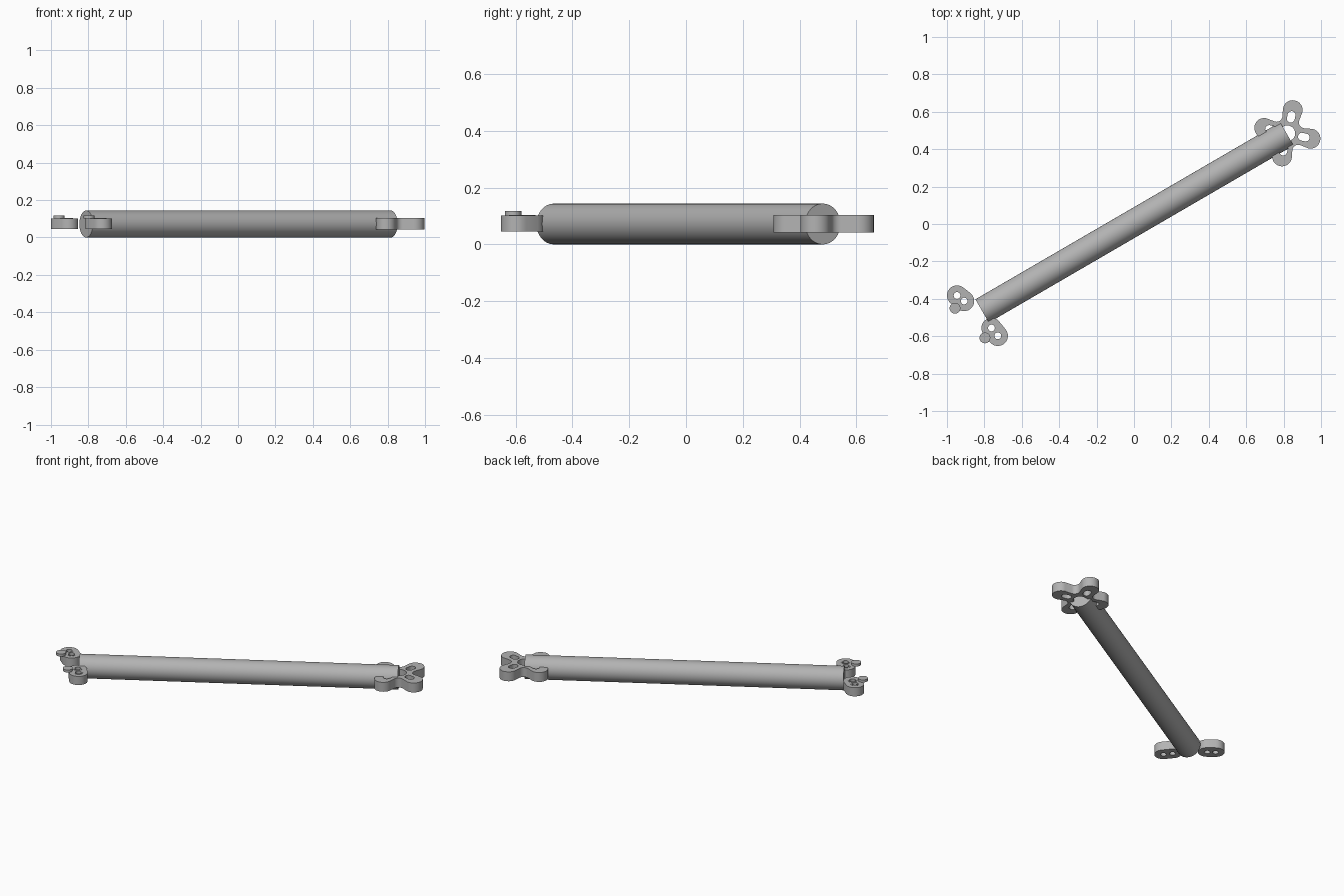
import bpy
from math import sin, cos, pi, radians, atan2, hypot
from mathutils import Vector

cube = bpy.data.objects.get("Cube")
if cube:
    bpy.data.objects.remove(cube)

# One grey for everything
grey = bpy.data.materials.new("light_grey")
grey.use_nodes = True
colour = (0.45, 0.45, 0.45, 1)
grey.diffuse_color = colour
grey.node_tree.nodes["Principled BSDF"].inputs["Base Color"].default_value = colour


def finish(obj, name):
    obj.name = name
    obj.data.materials.clear()
    obj.data.materials.append(grey)
    bpy.ops.object.select_all(action='DESELECT')
    obj.select_set(True)
    bpy.context.view_layer.objects.active = obj
    bpy.ops.object.shade_smooth_by_angle(angle=radians(35))
    return obj


def arc(centre, radius, start, end, steps):
    return [Vector((centre[0] + radius * cos(start + (end - start) * i / steps),
                    centre[1] + radius * sin(start + (end - start) * i / steps)))
            for i in range(steps + 1)]


def circle(centre, radius):
    return arc(centre, radius, 0, 2 * pi, 24)[:-1]


def stadium(a, b, radius):
    turn = atan2(b[1] - a[1], b[0] - a[0])
    return (arc(b, radius, turn - pi / 2, turn + pi / 2, 12)
            + arc(a, radius, turn + pi / 2, turn + 3 * pi / 2, 12))


def plate(name, outlines, bottom, top):
    """Flat plate: the first outline is the rim, the others are holes."""
    curve = bpy.data.curves.new(name, 'CURVE')
    curve.dimensions = '2D'
    curve.fill_mode = 'BOTH'
    curve.extrude = (top - bottom) / 2
    for points in outlines:
        spline = curve.splines.new('POLY')
        spline.points.add(len(points) - 1)
        for target, p in zip(spline.points, points):
            target.co = (p[0], p[1], 0, 1)
        spline.use_cyclic_u = True
    obj = bpy.data.objects.new(name, curve)
    bpy.context.collection.objects.link(obj)
    obj.location.z = (top + bottom) / 2
    bpy.ops.object.select_all(action='DESELECT')
    obj.select_set(True)
    bpy.context.view_layer.objects.active = obj
    bpy.ops.object.convert(target='MESH')
    return finish(bpy.context.object, name)


# Long round bar
start, end = Vector((-0.812, -0.465)), Vector((0.817, 0.482))
axis = end - start
middle = (start + end) / 2
bpy.ops.mesh.primitive_cylinder_add(
    vertices=32, radius=0.072, depth=axis.length,
    location=(middle.x, middle.y, 0.072),
    rotation=(0, pi / 2, atan2(axis.y, axis.x)))
finish(bpy.context.object, "long_bar")

# Four-lobed flange with a slot in each lobe
hub = Vector((0.82, 0.485))
rim, slots = [], []
for i in range(4):
    turn = radians(-13) + i * pi / 2
    out = Vector((cos(turn), sin(turn)))
    rim += arc(hub + out * 0.127, 0.053, turn - pi / 2, turn + pi / 2, 14)
    # rounded valley between neighbouring lobes
    diagonal = turn + pi / 4
    valley = hub + Vector((cos(diagonal), sin(diagonal))) * 0.11
    rim += arc(valley, 0.032, turn - pi / 2, turn - pi, 5)[::1]
    slots.append(stadium(hub + out * 0.08, hub + out * 0.1, 0.021))
plate("lobed_flange", [rim, circle(hub, 0.042)] + slots, 0.042, 0.103)

# Pair of two-hole brackets, each with a small round tab
brackets = {
    "left": ((-0.762, -0.556), (-0.728, -0.598), (-0.797, -0.609)),
    "right": ((-0.946, -0.382), (-0.908, -0.412), (-0.957, -0.45)),
}
for side, (a, b, tab) in brackets.items():
    plate(side + "_bracket",
          [stadium(a, b, 0.054), circle(a, 0.018), circle(b, 0.018)], 0.046, 0.102)
    for label, centre in (("upper", a), ("lower", b)):
        plate(f"{side}_{label}_collar", [circle(centre, 0.026), circle(centre, 0.018)], 0.1, 0.104)
    plate(side + "_tab", [circle(tab, 0.029)], 0.102, 0.118)
